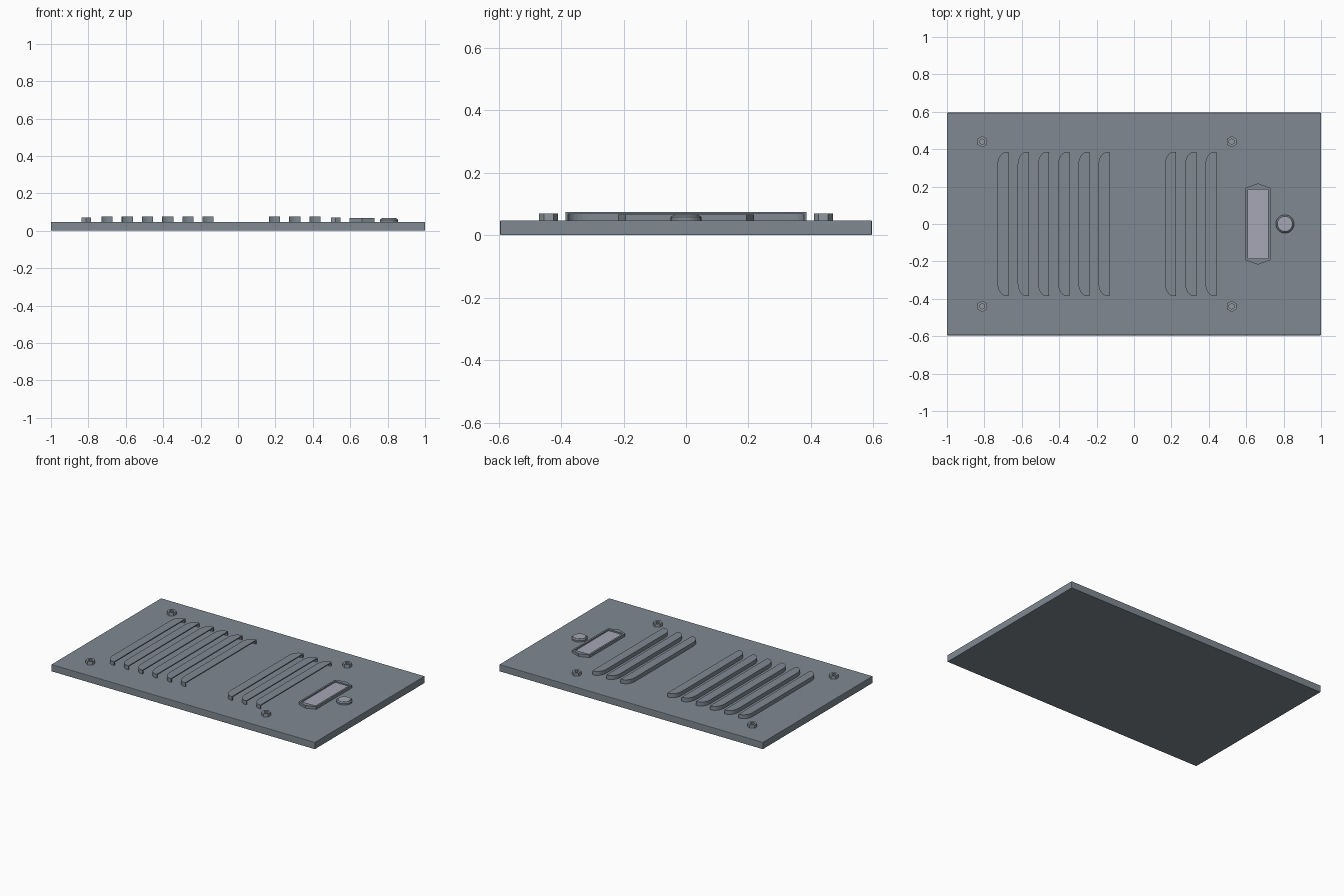
import bpy, bmesh
from math import cos, sin, pi

if "Cube" in bpy.data.objects:
    bpy.data.objects.remove(bpy.data.objects["Cube"])

TOP = 0.048   # upper face of the plate


def material(name, rgb):
    m = bpy.data.materials.new(name)
    m.diffuse_color = (*rgb, 1)
    m.use_nodes = True
    m.node_tree.nodes["Principled BSDF"].inputs["Base Color"].default_value = m.diffuse_color
    return m


steel = material("steel_grey", (0.215, 0.25, 0.285))
bolt_grey = material("bolt_grey", (0.28, 0.31, 0.34))
light = material("light_grey", (0.385, 0.385, 0.475))


def finish(bm, name, mat):
    bmesh.ops.recalc_face_normals(bm, faces=bm.faces)
    me = bpy.data.meshes.new(name)
    bm.to_mesh(me)
    bm.free()
    me.materials.append(mat)
    ob = bpy.data.objects.new(name, me)
    bpy.context.collection.objects.link(ob)
    return ob


def ring(r, n, z, cx=0, cy=0, phase=0.0):
    return [(cx + r * cos(phase + 2 * pi * i / n),
             cy + r * sin(phase + 2 * pi * i / n), z) for i in range(n)]


def loft(name, rings, mat=steel):
    """Join closed rings in order and cap both ends."""
    bm = bmesh.new()
    vs = [[bm.verts.new(p) for p in r] for r in rings]
    n = len(vs[0])
    for a, b in zip(vs, vs[1:]):
        for i in range(n):
            j = (i + 1) % n
            bm.faces.new((a[i], a[j], b[j], b[i]))
    bm.faces.new(vs[0])
    bm.faces.new(vs[-1])
    return finish(bm, name, mat)


def box(name, x0, x1, y0, y1, z0, z1, mat=steel):
    def rect(z):
        return [(x0, y0, z), (x1, y0, z), (x1, y1, z), (x0, y1, z)]
    return loft(name, [rect(z0), rect(z1)], mat)


# Base plate with a fine edge bevel
plate = box("base_plate", -1, 1, -0.595, 0.595, 0, TOP)
bev = plate.modifiers.new("edge", 'BEVEL')
bev.width = 0.003
bev.segments = 2


# Louvre hood: thin shell, rounded on the left, open on the right
def hood_path(x, inset, z):
    w, h, rx, ry = 0.06 - inset, 0.386 - inset, 0.048 - inset, 0.07 - inset
    arc = [(x + 0.06 - w + rx - rx * sin(a), h - ry + ry * cos(a))
           for a in [pi / 2 * i / 6 for i in range(7)]]
    half = [(x + 0.06, h)] + arc
    return [(px, py, z) for px, py in half] + [(px, -py, z) for px, py in reversed(half)]


def louvre(name, x):
    bm = bmesh.new()
    rows = [hood_path(x, 0, TOP), hood_path(x, 0, 0.075),
            hood_path(x, 0.008, 0.068), hood_path(x, 0.008, TOP)]
    vs = [[bm.verts.new(p) for p in r] for r in rows]
    for a, b in (vs[:2], vs[2:]):
        for i in range(len(a) - 1):
            bm.faces.new((a[i], a[i + 1], b[i + 1], b[i]))
    bm.faces.new(vs[1])                                       # outer top
    bm.faces.new(vs[2])                                       # ceiling
    bm.faces.new((vs[1][0], vs[1][-1], vs[2][-1], vs[2][0]))  # lip
    for i in range(len(vs[0]) - 1):                           # underside of wall
        bm.faces.new((vs[0][i], vs[0][i + 1], vs[3][i + 1], vs[3][i]))
    for e in (0, -1):                                         # open end walls
        bm.faces.new([row[e] for row in vs])
    finish(bm, name, steel)


for i in range(6):
    louvre(f"louvre_left_{i + 1}", -0.73 + 0.108 * i)
for i in range(3):
    louvre(f"louvre_right_{i + 1}", 0.165 + 0.108 * i)

# Hexagonal bolts with sunken sockets
for i, (x, y) in enumerate([(sx, sy) for sx in (-0.812, 0.522) for sy in (-0.44, 0.44)]):
    loft(f"bolt_{i + 1}", [ring(r, 6, z, x, y, pi / 6) for r, z in
         ((0.03, TOP - 0.005), (0.03, 0.07), (0.015, 0.07), (0.015, 0.058))], bolt_grey)

# Display frame with pointed ends around a recessed panel
X = 0.6625


def frame_ring(w, y, tip, z):
    return [(X + w, -y, z), (X + w, y, z), (X, tip, z),
            (X - w, y, z), (X - w, -y, z), (X, -tip, z)]


loft("display_frame", [frame_ring(0.066, 0.193, 0.217, TOP - 0.005),
                       frame_ring(0.066, 0.193, 0.217, 0.067),
                       frame_ring(0.054, 0.184, 0.1845, 0.067),
                       frame_ring(0.054, 0.184, 0.1845, 0.056)])
box("display_panel", X - 0.054, X + 0.054, -0.184, 0.184, 0.054, 0.058, light)

# Round push button in its collar
BX = 0.807
loft("button_collar", [ring(r, 24, z, BX) for r, z in
     ((0.049, TOP - 0.005), (0.049, 0.058), (0.041, 0.065))])
loft("button_cap", [ring(r, 24, z, BX) for r, z in
     ((0.038, 0.055), (0.038, 0.066), (0.036, 0.067))], light)
